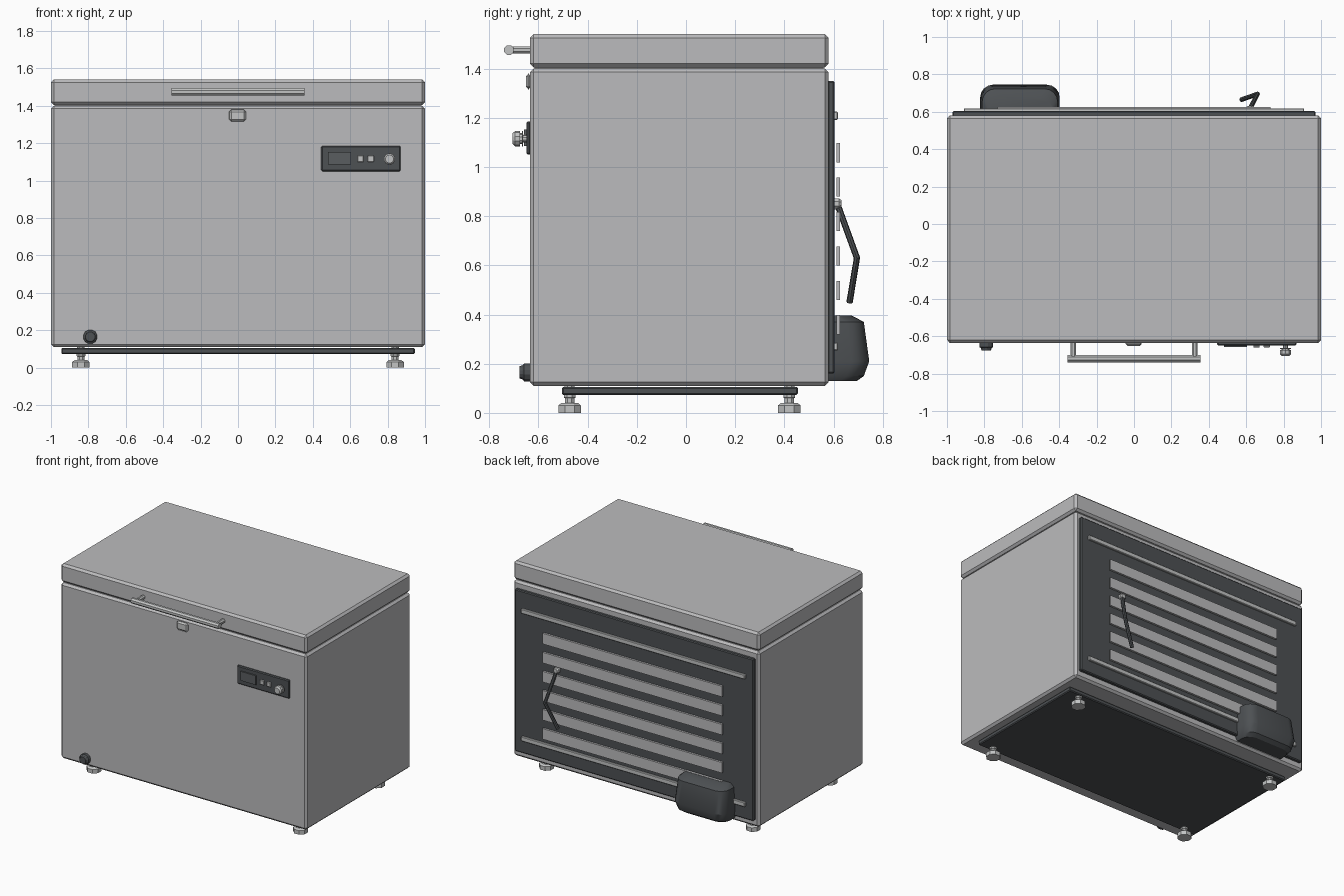
import bpy, bmesh, math
from mathutils import Vector

cube = bpy.data.objects.get("Cube")
if cube:
    bpy.data.objects.remove(cube, do_unlink=True)


def material(name, r, g, b):
    m = bpy.data.materials.new(name)
    m.use_nodes = True
    m.diffuse_color = (r, g, b, 1)
    m.node_tree.nodes["Principled BSDF"].inputs["Base Color"].default_value = (r, g, b, 1)
    return m


body_grey = material("body grey", 0.50, 0.50, 0.51)
metal = material("light metal", 0.54, 0.55, 0.55)
dark = material("dark grey", 0.075, 0.082, 0.088)
screen_grey = material("screen grey", 0.10, 0.11, 0.115)


def finish(name, bm, mat, smooth=False):
    bmesh.ops.recalc_face_normals(bm, faces=bm.faces)
    mesh = bpy.data.meshes.new(name)
    bm.to_mesh(mesh)
    bm.free()
    mesh.materials.append(mat)
    ob = bpy.data.objects.new(name, mesh)
    bpy.context.collection.objects.link(ob)
    if smooth:
        bpy.ops.object.select_all(action="DESELECT")
        ob.select_set(True)
        bpy.context.view_layer.objects.active = ob
        bpy.ops.object.shade_smooth_by_angle(angle=math.radians(30))
    return ob


def box(name, x, y, z, mat, bevel=0.0):
    """Box between (min, max) pairs, with chamfered edges."""
    bm = bmesh.new()
    bmesh.ops.create_cube(bm, size=1)
    for v in bm.verts:
        v.co = [lo + (c + 0.5) * (hi - lo) for c, (lo, hi) in zip(v.co, (x, y, z))]
    if bevel:
        bmesh.ops.bevel(bm, geom=bm.edges[:], offset=bevel, segments=1,
                        affect="EDGES", profile=0.5)
    return finish(name, bm, mat)


def loft(name, rings, mat, smooth=False):
    """Skin a list of point rings and cap both ends."""
    bm = bmesh.new()
    loops = [[bm.verts.new(p) for p in ring] for ring in rings]
    n = len(loops[0])
    for a, b in zip(loops, loops[1:]):
        for i in range(n):
            bm.faces.new((a[i], a[(i + 1) % n], b[(i + 1) % n], b[i]))
    bm.faces.new(loops[0])
    bm.faces.new(loops[-1])
    return finish(name, bm, mat, smooth)


def turned(name, origin, axis, profile, mat, sides=8, smooth=False):
    """Turned part: profile is (distance along axis, radius)."""
    rot = Vector((0, 0, 1)).rotation_difference(Vector(axis))
    rings = []
    for d, r in profile:
        angles = [math.tau * (i + 0.5) / sides for i in range(sides)]
        rings.append([Vector(origin) + rot @ Vector((r * math.cos(a), r * math.sin(a), d))
                      for a in angles])
    return loft(name, rings, mat, smooth)


# Cabinet, seal and lid
DEPTH = (-0.635, 0.58)
box("cabinet", (-1, 1), DEPTH, (0.11, 1.4), body_grey, 0.015)
box("lid_seal", (-0.98, 0.98), (-0.615, 0.56), (1.39, 1.42), body_grey)
box("lid", (-1, 1), DEPTH, (1.405, 1.54), body_grey, 0.015)

# Base plate and levelling feet
box("base_plate", (-0.945, 0.945), (-0.505, 0.455), (0.073, 0.106), dark, 0.006)
foot = [(0, 0.05), (0.03, 0.05), (0.041, 0.036), (0.041, 0.021), (0.06, 0.021),
        (0.062, 0.026), (0.075, 0.026), (0.075, 0.022), (0.115, 0.022)]
for side, sx in (("left", 1), ("right", -1)):
    for end, y in (("front", -0.473), ("back", 0.42)):
        turned(f"{end}_{side}_foot", (sx * 0.84, y, 0), (0, 0, 1), foot, metal)

# Lid handle
turned("handle_bar", (-0.355, -0.72, 1.475), (1, 0, 0),
       [(0, 0.021), (0.71, 0.021)], metal)
for side, sx in (("left", 1), ("right", -1)):
    turned(f"handle_{side}_post", (sx * 0.325, -0.72, 1.475), (0, 1, 0),
           [(0, 0.016), (0.09, 0.016)], metal)

# Lock under the lid
box("lock", (-0.048, 0.043), (-0.651, -0.63), (1.315, 1.38), metal, 0.012)

# Control panel
box("control_panel", (0.445, 0.87), (-0.649, -0.63), (1.05, 1.185), dark, 0.006)
box("display", (0.48, 0.605), (-0.658, -0.649), (1.085, 1.153), screen_grey)
for i, x in enumerate((0.655, 0.71)):
    box(f"button_{i + 1}", (x - 0.017, x + 0.017), (-0.66, -0.648),
        (1.1, 1.134), metal, 0.003)
turned("knob", (0.81, -0.645, 1.115), (0, -1, 0),
       [(0, 0.015), (0.018, 0.015), (0.018, 0.032), (0.022, 0.032), (0.022, 0.022),
        (0.03, 0.022), (0.03, 0.031), (0.05, 0.031), (0.06, 0.022)], metal, 10)

# Drain plug
turned("drain_plug", (-0.79, -0.63, 0.165), (0, -1, 0),
       [(0, 0.038), (0.028, 0.038), (0.034, 0.03), (0.046, 0.026)], dark, 12)

# Rear panel with rails and condenser slats
box("rear_panel", (-0.97, 0.97), (0.575, 0.604), (0.16, 1.35), dark, 0.006)
for name, z in (("upper_rail", 1.208), ("lower_rail", 0.27)):
    box(name, (-0.91, 0.91), (0.6, 0.618), (z - 0.017, z + 0.017), metal, 0.004)
for i in range(6):
    z = 1.058 - 0.14 * i
    box(f"condenser_slat_{i + 1}", (-0.73, 0.73), (0.611, 0.626),
        (z - 0.039, z + 0.039), body_grey)


# Compressor housing with rounded outer corners
def housing_ring(z, inset):
    cx, half, back, r = -0.61, 0.213 - inset * 0.5, 0.745 - inset, 0.07
    pts = [(cx + half, 0.58, z)]
    for corner, start in ((half - r, 0), (r - half, 90)):
        for k in range(5):
            a = math.radians(start + 22.5 * k)
            pts.append((cx + corner + r * math.cos(a), back - r + r * math.sin(a), z))
    return pts + [(cx - half, 0.58, z)]


loft("compressor", [housing_ring(z, s) for z, s in
                    ((0.13, 0.05), (0.15, 0.022), (0.21, 0), (0.37, 0.022), (0.395, 0.07))],
     dark, True)

# Power cord and its gland
turned("cord_gland", (0.62, 0.6, 0.85), (0, 1, 0),
       [(0, 0.024), (0.022, 0.024), (0.032, 0.016)], metal, 8)
path = [Vector(p) for p in ((0.62, 0.615, 0.85), (0.66, 0.695, 0.63), (0.575, 0.665, 0.45))]
tangents = [path[1] - path[0], path[2] - path[0], path[2] - path[1]]
cord = []
for p, t in zip(path, tangents):
    u = t.cross(Vector((0, 1, 0))).normalized()
    w = t.cross(u).normalized()
    cord.append([p + 0.013 * (u * math.cos(math.tau * i / 8) + w * math.sin(math.tau * i / 8))
                 for i in range(8)])
loft("power_cord", cord, dark, True)
